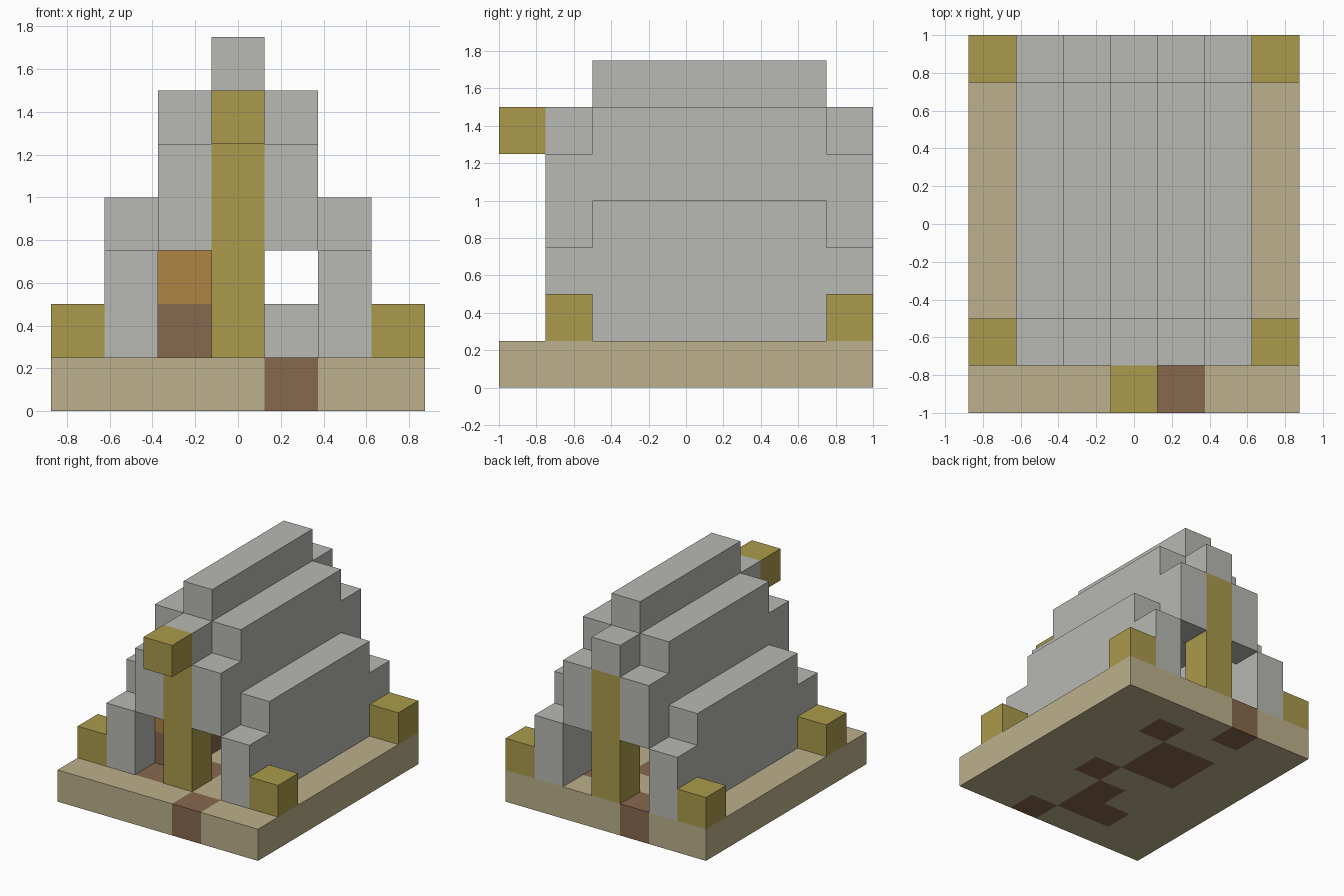
import bpy
import bmesh
from math import floor
from mathutils import Matrix, Vector

U = 0.25          # edge of one block
NX, NY = 7, 8     # plot size in blocks

cube = bpy.data.objects.get("Cube")
if cube:
    bpy.data.objects.remove(cube, do_unlink=True)


def material(name, rgb):
    linear = [((c / 255 + 0.055) / 1.055) ** 2.4 for c in rgb]
    mat = bpy.data.materials.new(name)
    mat.use_nodes = True
    mat.diffuse_color = (*linear, 1)
    mat.node_tree.nodes["Principled BSDF"].inputs["Base Color"].default_value = (*linear, 1)
    return mat


GREY = material("grey_cloth", (184, 184, 180))
SAND = material("sand", (188, 176, 140))
WOOD = material("yellow_wood", (170, 154, 76))
SOIL = material("brown_soil", (135, 104, 78))
AMBER = material("amber_wood", (175, 133, 68))


def finish(name, bm, *mats):
    mesh = bpy.data.meshes.new(name)
    bm.to_mesh(mesh)
    bm.free()
    for mat in mats:
        mesh.materials.append(mat)
    obj = bpy.data.objects.new(name, mesh)
    bpy.context.collection.objects.link(obj)
    return obj


def box(name, mat, x, y, z):
    """Box spanning (start, end) block counts on each axis."""
    spans = (x, y, z)
    size = Vector([(b - a) * U for a, b in spans])
    mid = Vector([(a + b) / 2 * U for a, b in spans]) - Vector((NX * U / 2, NY * U / 2, 0))
    bm = bmesh.new()
    bmesh.ops.create_cube(bm, size=1, matrix=Matrix.Translation(mid) @ Matrix.Diagonal((*size, 1)))
    return finish(name, bm, mat)


def pair(name, mat, column, y, z):
    """The same box on both sides of the centre line."""
    box("left_" + name, mat, (column, column + 1), y, z)
    box("right_" + name, mat, (NX - 1 - column, NX - column), y, z)


# Sand slab with soil patches
PATCHES = {(4, 0), (2, 1), (3, 1), (3, 2), (4, 3), (2, 4), (3, 4),
           (2, 5), (3, 5), (4, 6), (2, 7)}
bm = bmesh.new()
bmesh.ops.create_grid(bm, x_segments=NX, y_segments=NY, size=0.5,
                      matrix=Matrix.Diagonal((NX * U, NY * U, 1, 1)))
top = bmesh.ops.extrude_face_region(bm, geom=bm.faces[:], use_keep_orig=True)["geom"]
bmesh.ops.translate(bm, vec=(0, 0, U), verts=[v for v in top if isinstance(v, bmesh.types.BMVert)])
bmesh.ops.recalc_face_normals(bm, faces=bm.faces[:])
for face in bm.faces:
    inner = face.calc_center_median() - face.normal * U / 2
    cell = (floor(inner.x / U + NX / 2), floor(inner.y / U + NY / 2))
    face.material_index = int(cell in PATCHES)
finish("ground_slab", bm, SAND, SOIL)

# Stepped tent shell: raised middle, lower rims at both ends
middle, front, back = (2, 7), (1, 2), (7, 8)
pair("tent_wall", GREY, 5, middle, (1, 4))
pair("tent_slope", GREY, 4, middle, (4, 6))
box("tent_ridge", GREY, (3, 4), middle, (6, 7))
for end, rows in (("front", front), ("back", back)):
    pair(end + "_rim_wall", GREY, 5, rows, (1, 3))
    pair(end + "_rim_slope", GREY, 4, rows, (3, 5))
    box(end + "_rim_ridge", GREY, (3, 4), rows, (5, 6))
    box(end + "_pole", WOOD, (3, 4), rows, (1, 5))
    pair(end + "_peg", WOOD, 6, rows, (1, 2))
box("front_pole_tip", WOOD, (3, 4), (0, 1), (5, 6))

# Furnishings inside
box("chest_base", SOIL, (2, 3), (2, 4), (1, 2))
box("chest_top", AMBER, (2, 3), (2, 3), (2, 3))
box("stone_seat", GREY, (4, 5), (3, 4), (1, 2))
